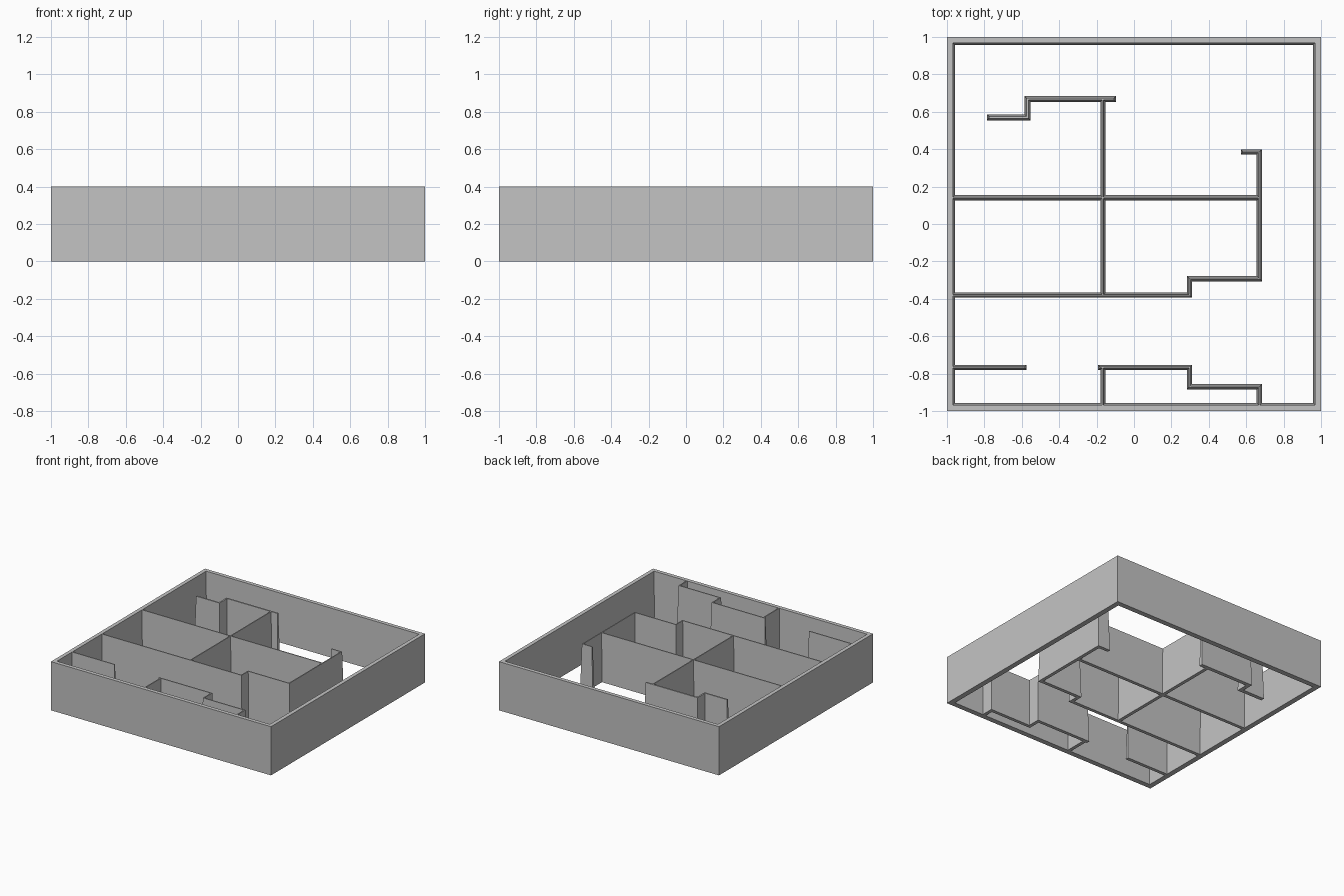
import bpy
import bmesh

HEIGHT = 0.4
DRAFT = 0.01      # each wall face leans in by this much towards the top
HALF = 0.014      # half thickness of an inner wall at its foot

if "Cube" in bpy.data.objects:
    bpy.data.objects.remove(bpy.data.objects["Cube"])

grey = bpy.data.materials.new("wall grey")
grey.use_nodes = True
grey.diffuse_color = (0.55, 0.55, 0.55, 1)
grey.node_tree.nodes["Principled BSDF"].inputs["Base Color"].default_value = grey.diffuse_color


def finish(name, bm):
    bmesh.ops.recalc_face_normals(bm, faces=bm.faces)
    mesh = bpy.data.meshes.new(name)
    bm.to_mesh(mesh)
    bm.free()
    mesh.materials.append(grey)
    obj = bpy.data.objects.new(name, mesh)
    bpy.context.collection.objects.link(obj)


def square(bm, x0, x1, y0, y1, z):
    return [bm.verts.new((x, y, z)) for x, y in ((x0, y0), (x1, y0), (x1, y1), (x0, y1))]


def bridge(bm, a, b):
    for i in range(4):
        j = (i + 1) % 4
        bm.faces.new((a[i], a[j], b[j], b[i]))


def wall_run(name, points, half=HALF):
    """Straight drafted walls joining consecutive plan points."""
    bm = bmesh.new()
    for (xa, ya), (xb, yb) in zip(points, points[1:]):
        rings = []
        for z, r in ((0, half), (HEIGHT, half - DRAFT)):
            rings.append(square(bm, min(xa, xb) - r, max(xa, xb) + r,
                                min(ya, yb) - r, max(ya, yb) + r, z))
        bridge(bm, *rings)
        bm.faces.new(rings[0])
        bm.faces.new(rings[1])
    finish(name, bm)


# Outer wall: open frame, upright outside, drafted inside
bm = bmesh.new()
rings = [square(bm, -r, r, -r, r, z)
         for r, z in ((1, 0), (1, HEIGHT), (0.968, HEIGHT), (0.957, 0))]
for i in range(4):
    bridge(bm, rings[i], rings[(i + 1) % 4])
finish("outer_wall", bm)

# Inner walls
EDGE = 0.975                              # runs that end inside the outer wall
W, M, E, FAR = -0.166, 0.297, 0.67, -0.57  # shared plan lines

wall_run("back_stepped_wall", [(-0.77, 0.57), (FAR, 0.57), (FAR, 0.668), (-0.112, 0.668)], 0.016)
wall_run("long_cross_wall", [(W, 0.668), (W, -0.38)])
wall_run("middle_wall", [(-EDGE, 0.14), (E, 0.14)])
wall_run("room_boundary_wall", [(-EDGE, -0.38), (M, -0.38), (M, -0.293),
                                (E, -0.293), (E, 0.385), (0.585, 0.385)])
wall_run("front_right_stub", [(-EDGE, -0.767), (-0.588, -0.767)])
wall_run("front_stepped_wall", [(-0.178, -0.767), (M, -0.767), (M, -0.87),
                                (E, -0.87), (E, -EDGE)])
wall_run("front_closet_wall", [(W, -0.767), (W, -EDGE)])
